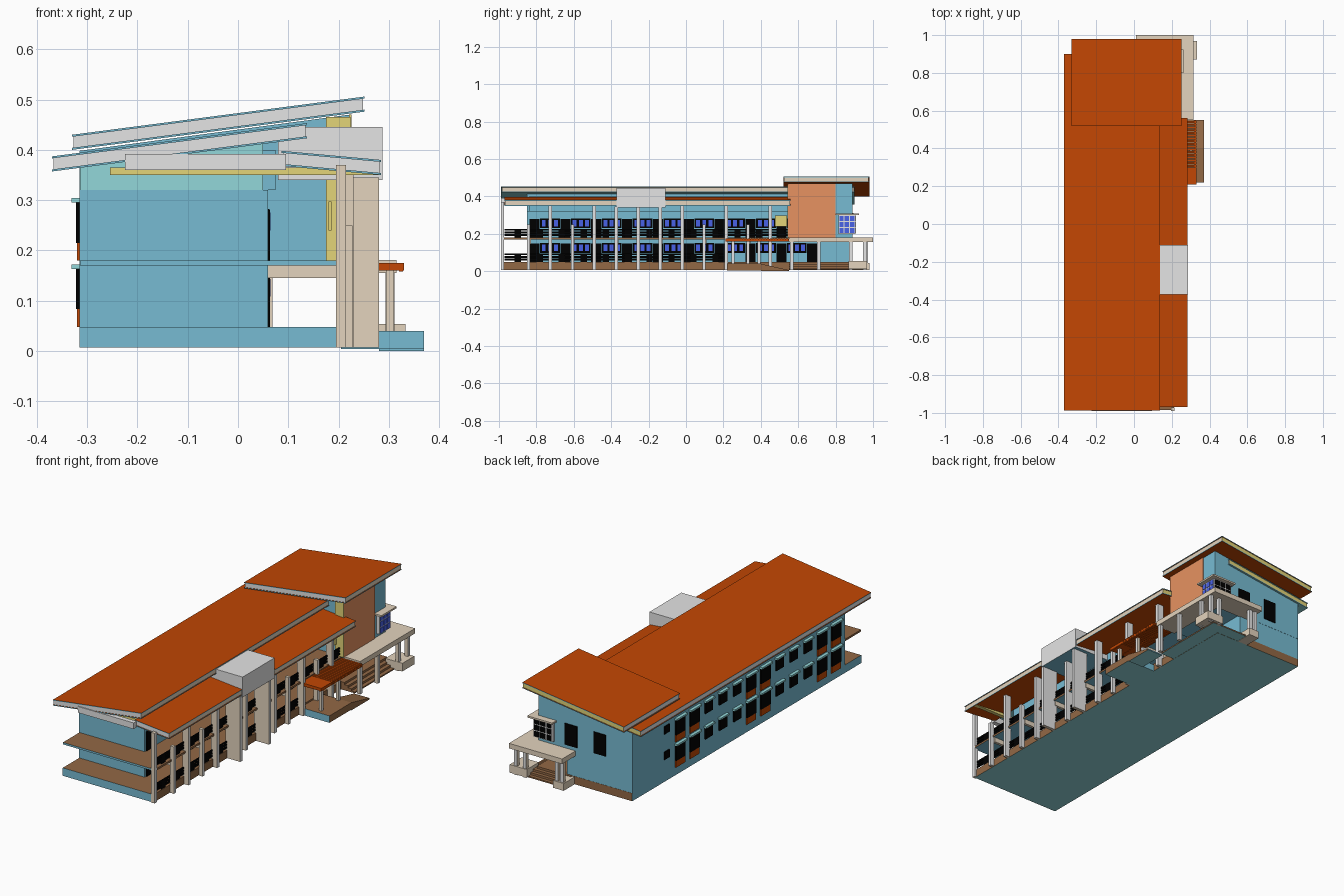
import bpy, bmesh

if "Cube" in bpy.data.objects:
    bpy.data.objects.remove(bpy.data.objects["Cube"])

COLORS = {
    "wall_blue": (0.185, 0.50, 0.65), "light_teal": (0.29, 0.68, 0.70),
    "roof_orange": (0.54, 0.062, 0.001), "light_grey": (0.78, 0.78, 0.78),
    "beige": (0.77, 0.655, 0.51), "floor_brown": (0.29, 0.14, 0.06),
    "black": (0.0, 0.0, 0.0), "glass_blue": (0.07, 0.13, 0.85),
    "yellow": (0.77, 0.66, 0.19), "salmon": (0.80, 0.29, 0.12)}
NAMES = list(COLORS)
MATS = []
for n, c in COLORS.items():
    m = bpy.data.materials.new(n)
    m.diffuse_color = (*c, 1)
    m.use_nodes = True
    m.node_tree.nodes["Principled BSDF"].inputs["Base Color"].default_value = m.diffuse_color
    MATS.append(m)


def prisms(name, items, mat, **sides):
    """Extrude x-z outlines along y; sides (px, nx, py, ny, top, bottom) override the colour."""
    bm = bmesh.new()
    for outline, y0, y1 in items:
        a = [bm.verts.new((x, y0, z)) for x, z in outline]
        b = [bm.verts.new((x, y1, z)) for x, z in outline]
        bm.faces.new(a)
        bm.faces.new(b[::-1])
        for i in range(len(a)):
            j = (i + 1) % len(a)
            bm.faces.new((a[j], a[i], b[i], b[j]))
    bmesh.ops.recalc_face_normals(bm, faces=bm.faces[:])
    used = [mat] + [s for s in dict.fromkeys(sides.values()) if s != mat]
    for f in bm.faces:
        n = f.normal
        k = max(range(3), key=lambda i: abs(n[i]))
        key = (("nx", "px"), ("ny", "py"), ("bottom", "top"))[k][n[k] > 0]
        f.material_index = used.index(sides.get(key, mat))
    me = bpy.data.meshes.new(name)
    bm.to_mesh(me)
    bm.free()
    for u in used:
        me.materials.append(MATS[NAMES.index(u)])
    ob = bpy.data.objects.new(name, me)
    bpy.context.collection.objects.link(ob)
    return ob


def boxes(name, items, mat, **sides):
    """Boxes given as (x0, x1, y0, y1, z0, z1)."""
    return prisms(name, [([(x0, z0), (x1, z0), (x1, z1), (x0, z1)], y0, y1)
                         for x0, x1, y0, y1, z0, z1 in items], mat, **sides)


def roof(name, x0, z0, x1, z1, y0, y1, h=0.026, soffit="roof_orange"):
    """Sloping roof: fascia core between two thin sheets with blue edges."""
    def band(xa, xb, lo, hi):
        s = (z1 - z0) / (x1 - x0)
        za, zb = z0 + s * (xa - x0), z0 + s * (xb - x0)
        return [(xa, za + lo), (xb, zb + lo), (xb, zb + hi), (xa, za + hi)]
    e = 0.003
    prisms(name + "_fascia", [(band(x0 + e, x1 - e, -h, -0.004), y0 + e, y1 - e)],
           "light_grey", px="beige", py="yellow")
    prisms(name + "_sheets", [(band(x0, x1, -0.004, 0), y0, y1),
                              (band(x0, x1, -h - 0.004, -h), y0, y1)],
           "wall_blue", top="roof_orange", bottom=soffit)


# plinth, main body, upper floor slab
boxes("plinth", [(-0.315, 0.205, -0.985, 0.89, 0.007, 0.048)], "wall_blue",
      px="floor_brown", py="floor_brown", top="floor_brown", bottom="light_teal")
prisms("main_body", [([(-0.315, 0.048), (0.06, 0.048), (0.06, 0.32), (-0.315, 0.32)], -0.85, 0.889)],
       "wall_blue")
prisms("upper_wall", [([(-0.314, 0.32), (0.05, 0.32), (0.05, 0.425), (-0.314, 0.365)], -0.85, 0.889)],
       "wall_blue", ny="light_teal")
boxes("clerestory", [(0.05, 0.075, -0.84, 0.55, 0.32, 0.40)], "wall_blue")
boxes("upper_floor", [(-0.314, 0.213, -0.985, 0.887, 0.17, 0.18)], "wall_blue",
      top="floor_brown", px="floor_brown", nx="floor_brown")
boxes("floor_beams", [(0.06, 0.205, -0.845 + 0.235 * i, -0.83 + 0.235 * i, 0.145, 0.17)
                      for i in range(6)], "beige")
boxes("gable_beam", [(-0.255, 0.28, -0.90, -0.88, 0.35, 0.365)], "yellow")
boxes("front_eave_box", [(-0.225, 0.095, -0.99, -0.965, 0.36, 0.392)], "light_grey")

# end block with raised walls
prisms("end_block", [([(-0.3155, 0.165), (0.222, 0.165), (0.222, 0.47), (-0.3155, 0.398)], 0.55, 0.89)],
       "wall_blue")
boxes("accent_wall", [(0.221, 0.226, 0.546, 0.80, 0.18, 0.47)], "salmon", ny="yellow")
boxes("accent_front", [(0.175, 0.224, 0.543, 0.55, 0.18, 0.465)], "yellow")
boxes("notice_plate", [(0.18, 0.186, 0.475, 0.54, 0.24, 0.297)], "yellow")

# three roofs and the roof box
roof("main_roof", -0.37, 0.387, 0.137, 0.453, -0.988, 0.90, soffit="light_teal")
roof("veranda_roof", 0.087, 0.398, 0.284, 0.38, -0.97, 0.56)
roof("end_roof", -0.33, 0.430, 0.252, 0.506, 0.52, 0.98)
boxes("roof_box", [(0.08, 0.287, -0.372, -0.11, 0.34, 0.445)], "light_grey", bottom="wall_blue")

# veranda columns: alternating tall and short, two deep fins under the roof box
cols = [(0.195, 0.215, -0.99, -0.972, 0.007, 0.37)]
for k in range(1, 13):
    y = -0.96 + 0.1175 * k
    if k in (5, 7):
        cols.append((0.195, 0.28, y - 0.009, y + 0.009, 0.007, 0.345))
    elif k % 2 == 0:
        cols.append((0.195, 0.23, y - 0.009, y + 0.009, 0.007, 0.355))
    else:
        cols.append((0.207, 0.228, y - 0.008, y + 0.008, 0.007, 0.25))
boxes("veranda_columns", cols, "beige", px="light_grey", py="light_grey")

# railings on both floors
rails = []
for z, y1 in ((0.058, 0.20), (0.189, 0.545)):
    rails += [(0.198, 0.204, -0.97, y1, z + dz, z + dz + 0.009) for dz in (0, 0.014, 0.028)]
    y = -0.90
    while y < y1:
        rails.append((0.198, 0.204, y - 0.017, y + 0.017, z - 0.009, z + 0.037))
        y += 0.1175
boxes("railings", rails, "black")

# corridor doors and windows
doors, frames, panes = [], [], []
for z, last in ((0.048, 10), (0.18, 9)):
    for k in range(last):
        y = -0.81 + 0.165 * k
        if y > 0.53 and z > 0.1:
            continue
        doors.append((0.06, 0.064, y - 0.027, y + 0.027, z, z + 0.10))
        if y + 0.13 < 0.78:
            frames.append((0.06, 0.063, y + 0.03, y + 0.135, z + 0.05, z + 0.102))
            panes += [(0.063, 0.065, y + 0.039 + 0.033 * i, y + 0.060 + 0.033 * i, z + 0.060, z + 0.095)
                      for i in range(3)]
boxes("corridor_doors", doors, "black")
boxes("corridor_window_frames", frames, "black")
boxes("corridor_window_panes", panes, "glass_blue")

# rear long side: tall paired windows with orange panels, single windows, hoods
glass, hoods, panels = [], [], []
for z in (0.048, 0.18):
    for k in range(12):
        y = 0.50 - 0.116 * k
        tall = k in (0, 1, 5, 6, 10, 11)
        w = 0.038 if tall else 0.03
        lo = z + (0.035 if tall else 0.055)
        glass.append((-0.322, -0.314, y - w, y + w, lo, z + 0.117))
        hoods.append((-0.331, -0.314, y - w - 0.005, y + w + 0.005, z + 0.115, z + 0.124))
        if tall:
            panels.append((-0.32, -0.314, y - w, y + w, z, lo))
    glass.append((-0.32, -0.314, 0.59, 0.63, z + 0.075, z + 0.115))
boxes("rear_windows", glass, "black")
boxes("rear_window_hoods", hoods, "light_teal")
boxes("rear_window_panels", panels, "roof_orange")
boxes("end_wall_windows", [(x - 0.035, x + 0.035, 0.888, 0.895, 0.20, 0.31) for x in (0.035, -0.13)],
      "black")

# corner bay window with hood
boxes("bay_window", [(0.13, 0.24, 0.815, 0.905, 0.20, 0.30)], "light_grey")
boxes("bay_hood", [(0.12, 0.262, 0.80, 0.925, 0.30, 0.309)], "beige")
boxes("bay_side_panes", [(0.24, 0.243, 0.82 + 0.0285 * i, 0.843 + 0.0285 * i, 0.205 + 0.032 * j, 0.231 + 0.032 * j)
                         for i in range(3) for j in range(3)], "glass_blue")
boxes("bay_back_panes", [(0.136 + 0.035 * i, 0.165 + 0.035 * i, 0.905, 0.908, 0.205 + 0.032 * j, 0.231 + 0.032 * j)
                         for i in range(3) for j in range(3)], "black")

# corner porch: slab, columns, steps, corner pedestals
boxes("porch_slab", [(0.01, 0.315, 0.885, 1.0, 0.155, 0.181), (0.20, 0.315, 0.55, 0.885, 0.155, 0.181)],
      "beige")
boxes("porch_columns", [(x - 0.009, x + 0.009, y - 0.009, y + 0.009, 0.007, 0.157)
                        for x, y in ((0.302, 0.565), (0.302, 0.71), (0.302, 0.88), (0.302, 0.955),
                                     (0.25, 0.955), (0.06, 0.965), (0.03, 0.965))],
      "beige", px="light_grey", py="light_grey")
boxes("porch_steps", [(0.03, 0.225 + 0.02 * i, 0.55, 0.90 + 0.018 * i, 0.008, 0.048 - 0.011 * i)
                      for i in range(4)], "floor_brown", bottom="light_teal")
boxes("porch_pedestals", [(0.235, 0.333, 0.87, 0.968, 0.012, 0.054), (0.015, 0.075, 0.89, 0.98, 0.007, 0.045)],
      "beige")

# side entrance: platform, ramp, slatted canopy
boxes("side_platform", [(0.205, 0.37, 0.22, 0.40, 0.004, 0.04)], "wall_blue",
      top="floor_brown", px="floor_brown", bottom="light_teal")
ramp = boxes("side_ramp", [(0.28, 0.37, 0.40, 0.55, 0.0, 0.04)], "wall_blue",
             top="floor_brown", px="floor_brown", bottom="light_teal")
for v in ramp.data.vertices:
    if v.co.y > 0.5 and v.co.z > 0.02:
        v.co.z = 0.006
slats = [(0.21, 0.33, 0.303 + 0.0145 * i, 0.313 + 0.0145 * i, 0.16, 0.175) for i in range(17)]
boxes("canopy", slats + [(0.21, 0.33, 0.21, 0.30, 0.16, 0.175), (0.32, 0.328, 0.21, 0.55, 0.158, 0.172),
                         (0.25, 0.26, 0.21, 0.55, 0.158, 0.172)], "roof_orange")
boxes("canopy_columns", [(0.294, 0.31, y - 0.008, y + 0.008, 0.004, 0.165) for y in (0.25, 0.39)],
      "beige", px="light_grey")
